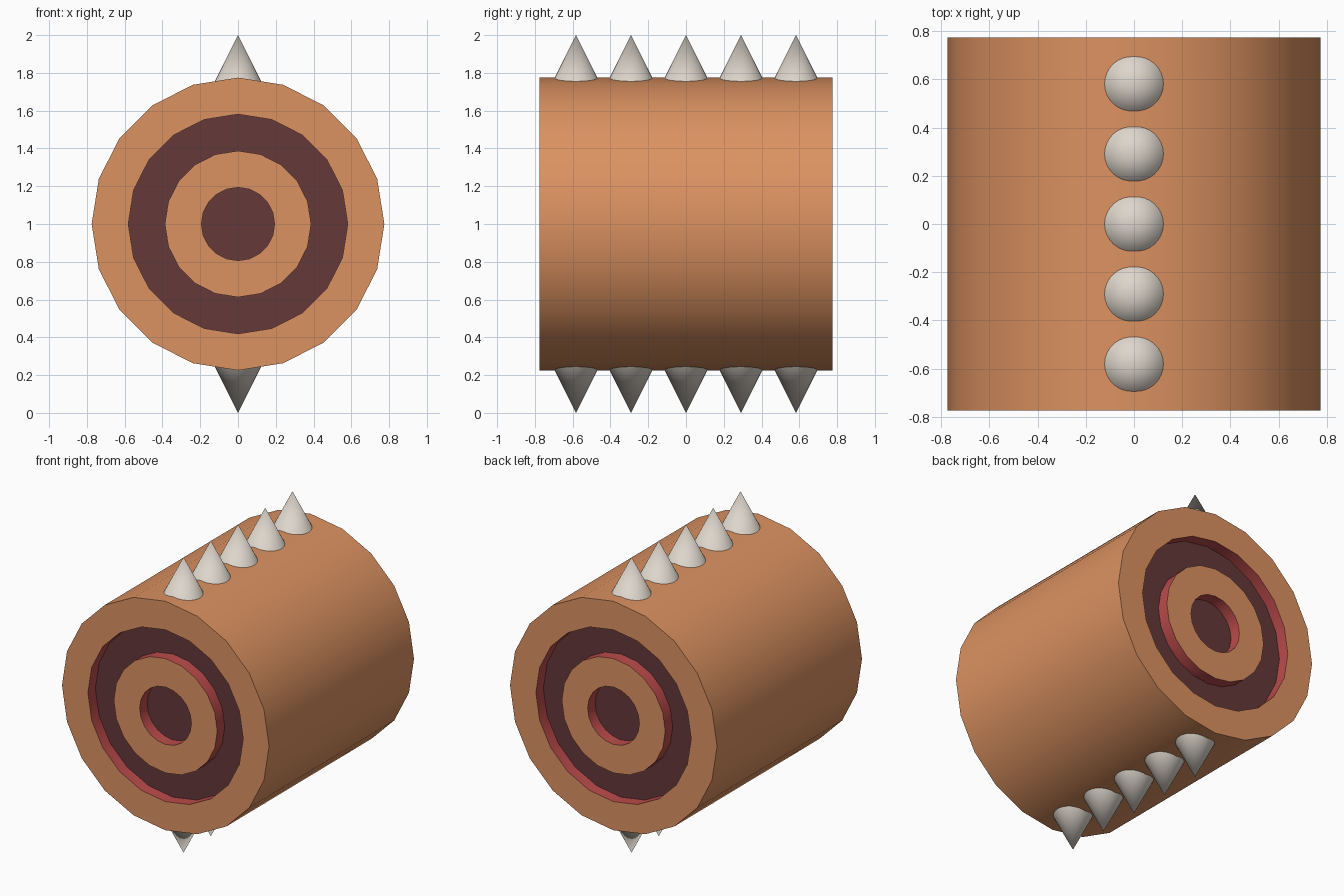
import bpy, bmesh, math

if "Cube" in bpy.data.objects:
    bpy.data.objects.remove(bpy.data.objects["Cube"])

SIDES = 20
U = 0.1937           # ring spacing
R, HALF, DEPTH = 4 * U, 4 * U, 0.08


def material(name, rgb):
    m = bpy.data.materials.new(name)
    lin = [((c / 255 + 0.055) / 1.055) ** 2.4 for c in rgb]
    m.diffuse_color = (*lin, 1)
    m.use_nodes = True
    m.node_tree.nodes["Principled BSDF"].inputs["Base Color"].default_value = m.diffuse_color
    return m


orange = material("orange", (220, 146, 97))
maroon = material("dark_maroon", (101, 56, 58))
red = material("red", (188, 75, 75))
bone = material("bone", (222, 214, 204))


def smooth(obj):
    bpy.ops.object.select_all(action='DESELECT')
    obj.select_set(True)
    bpy.context.view_layer.objects.active = obj
    bpy.ops.object.shade_smooth_by_angle(angle=math.radians(35))


# Drum: profile (radius, y) from back centre to front centre, spun about y
half = [(U, HALF - DEPTH), (U, HALF), (2 * U, HALF), (2 * U, HALF - DEPTH),
        (3 * U, HALF - DEPTH), (3 * U, HALF), (R, HALF)]
profile = half + [(r, -y) for r, y in reversed(half)]
bm = bmesh.new()
rings = [[bm.verts.new((r * math.cos(2 * math.pi * i / SIDES), y,
                        1 + r * math.sin(2 * math.pi * i / SIDES)))
          for i in range(SIDES)] for r, y in profile]
for a, b in zip(rings, rings[1:]):
    for i in range(SIDES):
        j = (i + 1) % SIDES
        bm.faces.new((a[i], a[j], b[j], b[i]))
bm.faces.new(rings[0])
bm.faces.new(rings[-1])
bmesh.ops.recalc_face_normals(bm, faces=bm.faces)

# Recess floors are maroon, recess walls red, the rest orange
for f in bm.faces:
    ys = [abs(v.co.y) for v in f.verts]
    if max(ys) < HALF - 0.01:
        f.material_index = 1
    elif min(ys) < HALF - 0.01:
        f.material_index = 2
mesh = bpy.data.meshes.new("drum")
bm.to_mesh(mesh)
bm.free()
for m in (orange, maroon, red):
    mesh.materials.append(m)
drum = bpy.data.objects.new("drum", mesh)
bpy.context.collection.objects.link(drum)
smooth(drum)

# Rows of spikes along the top and the bottom
for side, label in ((1, "top"), (-1, "bottom")):
    for k in range(5):
        h = 0.3
        bpy.ops.mesh.primitive_cone_add(
            vertices=32, radius1=h / 2, radius2=0, depth=h,
            location=(0, (k - 2) * 0.291, 1 + side * (1 - h / 2)),
            rotation=(0 if side > 0 else math.pi, 0, 0))
        spike = bpy.context.object
        spike.name = f"{label}_spike_{k + 1}"
        spike.data.materials.append(bone)
        smooth(spike)
